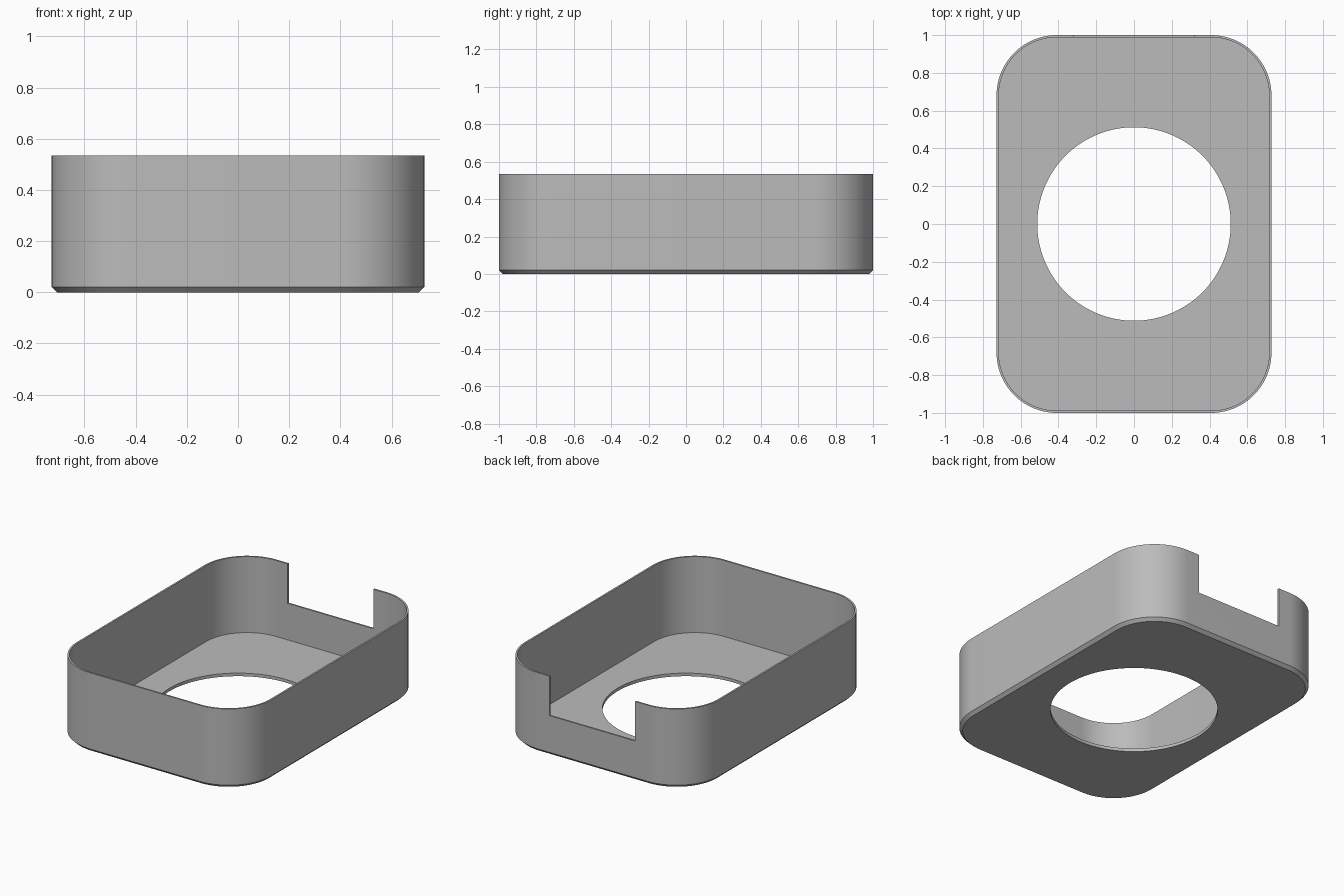
import bpy
import bmesh
from math import cos, sin, pi, radians

cube = bpy.data.objects.get("Cube")
if cube:
    bpy.data.objects.remove(cube, do_unlink=True)

HALF_X, HALF_Y, HEIGHT = 0.728, 1.0, 0.535
RADIUS, WALL, FLOOR, CHAMFER = 0.32, 0.012, 0.021, 0.02
HOLE_RADIUS, NOTCH_HALF, NOTCH_Z = 0.512, 0.32, 0.268
STEPS = 24

grey = bpy.data.materials.new("matte grey")
grey.use_nodes = True
grey.diffuse_color = (0.5, 0.5, 0.5, 1)
grey.node_tree.nodes["Principled BSDF"].inputs["Base Color"].default_value = grey.diffuse_color


def outline(bm, inset, z):
    """Rounded rectangle of vertices, moved inward by inset."""
    verts = []
    corners = [(1, 1), (-1, 1), (-1, -1), (1, -1)]
    for i, (sx, sy) in enumerate(corners):
        for k in range(STEPS + 1):
            a = (i + k / STEPS) * pi / 2
            r = RADIUS - inset
            verts.append(bm.verts.new((sx * (HALF_X - RADIUS) + r * cos(a),
                                       sy * (HALF_Y - RADIUS) + r * sin(a), z)))
    return verts


# Open tray: chamfered base, outer wall, rim, inner wall, floor
bm = bmesh.new()
sections = [(CHAMFER, 0), (0, CHAMFER), (0, HEIGHT), (WALL, HEIGHT), (WALL, FLOOR)]
rings = [outline(bm, inset, z) for inset, z in sections]
for low, high in zip(rings, rings[1:]):
    for i in range(len(low)):
        j = (i + 1) % len(low)
        bm.faces.new((low[i], low[j], high[j], high[i]))
bm.faces.new(list(reversed(rings[0])))
bm.faces.new(rings[-1])
bmesh.ops.recalc_face_normals(bm, faces=bm.faces)
mesh = bpy.data.meshes.new("tray")
bm.to_mesh(mesh)
bm.free()
tray = bpy.data.objects.new("tray", mesh)
bpy.context.collection.objects.link(tray)
mesh.materials.append(grey)


def cut(cutter):
    """Subtract a cutter from the tray, then discard it."""
    cutter.hide_render = True
    bpy.context.view_layer.objects.active = tray
    mod = tray.modifiers.new("cut", "BOOLEAN")
    mod.operation, mod.solver, mod.object = "DIFFERENCE", "EXACT", cutter
    bpy.ops.object.modifier_apply(modifier=mod.name)
    bpy.data.objects.remove(cutter, do_unlink=True)


# Round opening in the floor
bpy.ops.mesh.primitive_cylinder_add(vertices=128, radius=HOLE_RADIUS, depth=0.2)
cut(bpy.context.object)

# Notch in the back wall
bpy.ops.mesh.primitive_cube_add(size=1, location=(0, HALF_Y, NOTCH_Z + 0.25))
notch = bpy.context.object
notch.scale = (2 * NOTCH_HALF, 0.2, 0.5)
cut(notch)

bpy.ops.object.select_all(action="DESELECT")
tray.select_set(True)
bpy.context.view_layer.objects.active = tray
bpy.ops.object.shade_smooth_by_angle(angle=radians(30))
